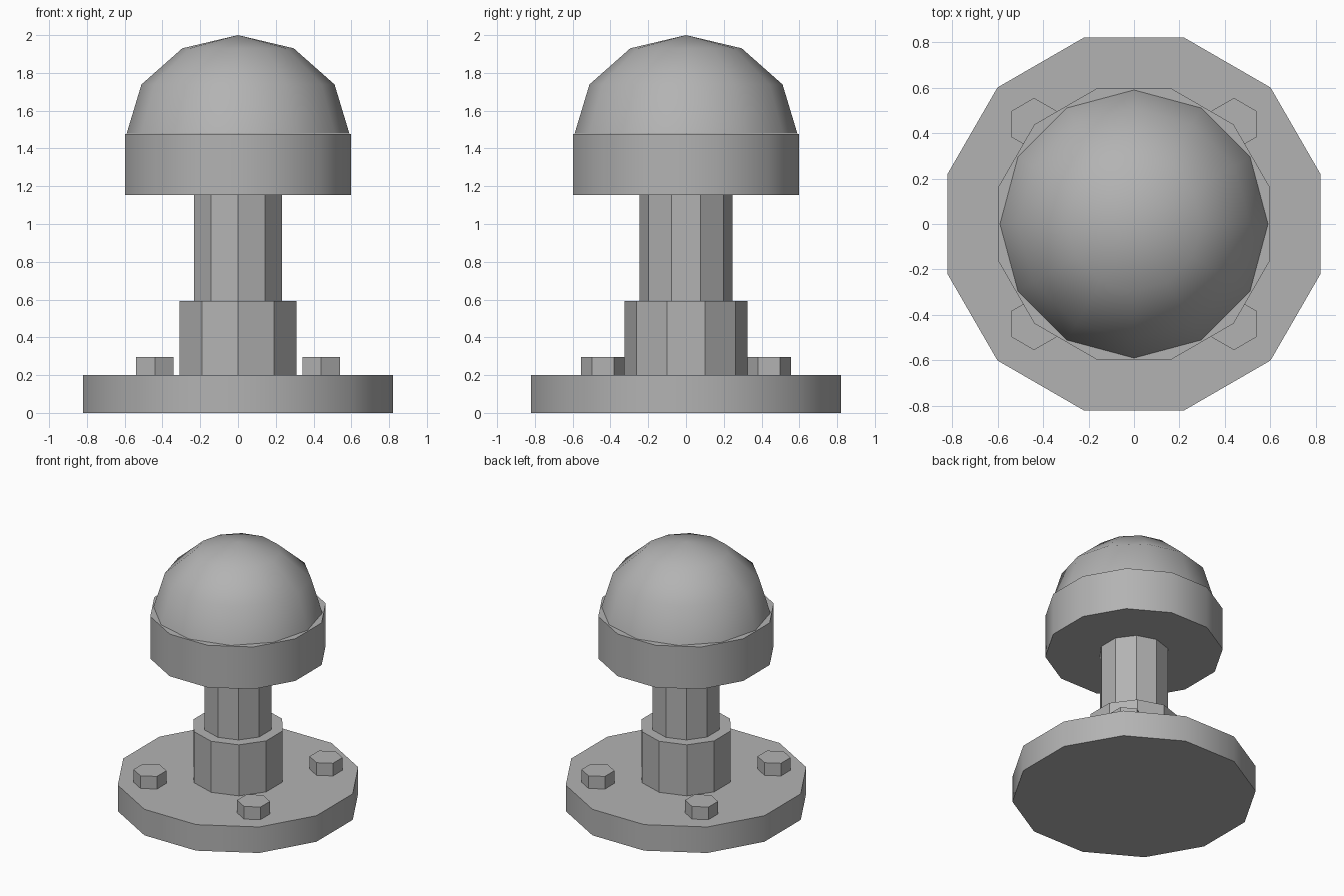
import bpy
import bmesh
import math
from mathutils import Matrix

if "Cube" in bpy.data.objects:
    bpy.data.objects.remove(bpy.data.objects["Cube"], do_unlink=True)

GREY = (0.45, 0.45, 0.45, 1)
grey = bpy.data.materials.new("plain grey")
grey.use_nodes = True
grey.diffuse_color = GREY
grey.node_tree.nodes["Principled BSDF"].inputs["Base Color"].default_value = GREY


def finish(name, bm, smooth_angle=None):
    mesh = bpy.data.meshes.new(name)
    bmesh.ops.recalc_face_normals(bm, faces=bm.faces)
    bm.to_mesh(mesh)
    bm.free()
    mesh.materials.append(grey)
    obj = bpy.data.objects.new(name, mesh)
    bpy.context.collection.objects.link(obj)
    if smooth_angle:
        bpy.ops.object.select_all(action="DESELECT")
        obj.select_set(True)
        bpy.context.view_layer.objects.active = obj
        bpy.ops.object.shade_smooth_by_angle(angle=math.radians(smooth_angle))
    return obj


def prism(name, sides, radius, bottom, top, turn, x=0, y=0, smooth_angle=None):
    """Upright prism; turn is the angle of its first corner from +x."""
    bm = bmesh.new()
    ring = []
    for i in range(sides):
        a = math.radians(turn) + math.tau * i / sides
        ring.append(bm.verts.new((x + radius * math.cos(a), y + radius * math.sin(a), bottom)))
    base = bm.faces.new(ring)
    lifted = bmesh.ops.extrude_face_region(bm, geom=[base], use_keep_orig=True)["geom"]
    for v in lifted:
        if isinstance(v, bmesh.types.BMVert):
            v.co.z = top
    return finish(name, bm, smooth_angle)


# Base plate, sleeve and post
prism("base_plate", 12, 0.85, 0, 0.2, 15, smooth_angle=35)
prism("sleeve", 10, 0.325, 0.2, 0.592, 90)
prism("post", 10, 0.245, 0.592, 1.153, 90)

# Bolt heads at the four corners
for side, x in (("left", 0.44), ("right", -0.44)):
    for end, y in (("front", -0.44), ("back", 0.44)):
        prism(f"bolt_{end}_{side}", 6, 0.115, 0.2, 0.297, 90, x, y)

# Cap rim
prism("cap_rim", 12, 0.62, 1.153, 1.477, 15, smooth_angle=35)

# Dome: upper half of a slightly flattened sphere
bm = bmesh.new()
bmesh.ops.create_uvsphere(bm, u_segments=12, v_segments=6, radius=1)
cut = bmesh.ops.bisect_plane(bm, geom=bm.verts[:] + bm.edges[:] + bm.faces[:], dist=1e-4,
                             plane_co=(0, 0, 0), plane_no=(0, 0, 1), clear_inner=True)
bmesh.ops.holes_fill(bm, edges=[e for e in bm.edges if e.is_boundary], sides=0)
bm.transform(Matrix.Translation((0, 0, 1.478)) @ Matrix.Diagonal((0.59, 0.59, 0.522, 1)))
finish("dome", bm, 45)
